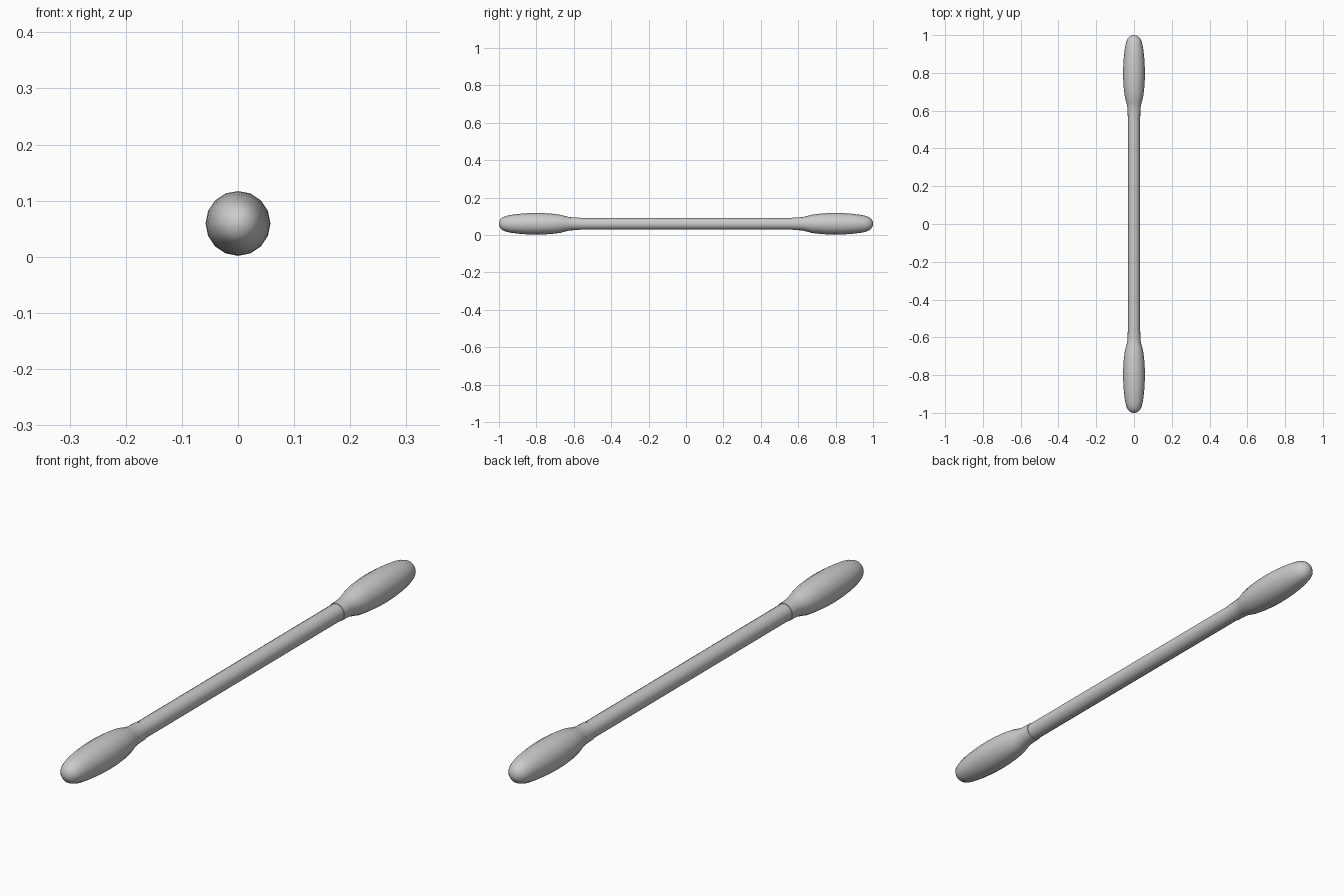
import bpy, bmesh, math

if "Cube" in bpy.data.objects:
    bpy.data.objects.remove(bpy.data.objects["Cube"])

SIDES = 16
AXIS_Z = 0.0595

def lathe(name, profile, side=1):
    """Revolve (y, radius) points around the long axis."""
    bm = bmesh.new()
    rings = []
    for y, r in profile:
        rings.append([bm.verts.new((r * math.cos(a), side * y, AXIS_Z + r * math.sin(a)))
                      for a in (2 * math.pi * i / SIDES for i in range(SIDES))])
    for a, b in zip(rings, rings[1:]):
        for i in range(SIDES):
            j = (i + 1) % SIDES
            bm.faces.new((a[i], a[j], b[j], b[i]))
    bm.faces.new(rings[0])
    bm.faces.new(rings[-1])
    bmesh.ops.recalc_face_normals(bm, faces=bm.faces)
    mesh = bpy.data.meshes.new(name)
    bm.to_mesh(mesh)
    bm.free()
    obj = bpy.data.objects.new(name, mesh)
    bpy.context.collection.objects.link(obj)
    for p in mesh.polygons:
        p.use_smooth = True
    return obj

# Thin straight stick, ends buried in the cotton
lathe("stick", [(-0.64, 0.031), (0.64, 0.031)])

# Cotton tips: thin collar, swelling body, rounded end
tip = [(0.57, 0.033), (0.60, 0.034), (0.625, 0.036), (0.645, 0.041), (0.67, 0.048),
       (0.71, 0.0535), (0.76, 0.057), (0.80, 0.0578), (0.85, 0.0565), (0.90, 0.0525),
       (0.94, 0.047), (0.965, 0.041), (0.983, 0.033), (0.994, 0.022), (0.999, 0.01),
       (1.0, 0.002)]
lathe("cotton_tip_back", tip, 1)
lathe("cotton_tip_front", tip, -1)

# Smooth shading with crisp caps
bpy.ops.object.select_all(action='SELECT')
bpy.context.view_layer.objects.active = bpy.data.objects["stick"]
bpy.ops.object.shade_smooth_by_angle(angle=math.radians(50))
